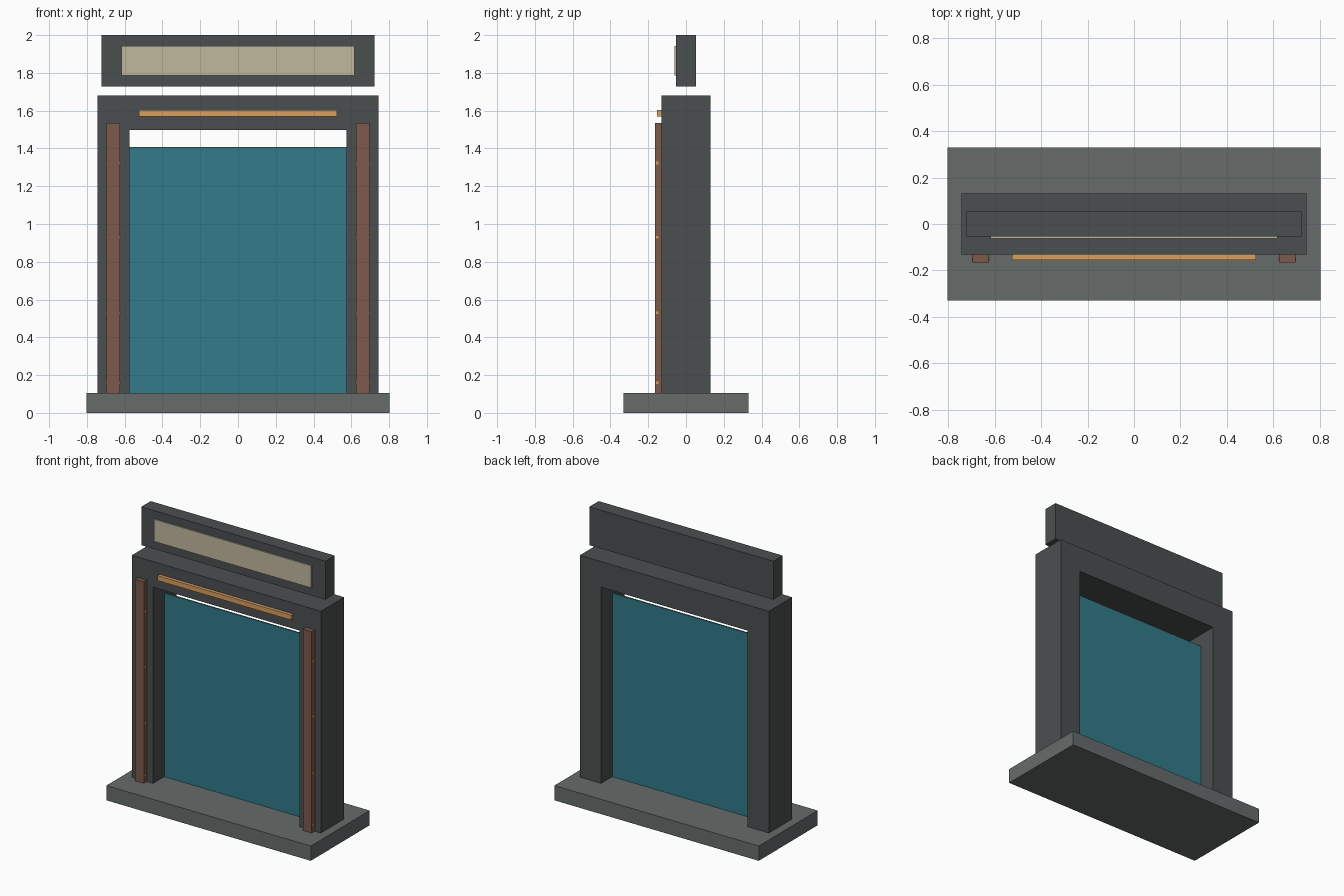
import bpy
import bmesh

if "Cube" in bpy.data.objects:
    bpy.data.objects.remove(bpy.data.objects["Cube"])


def material(name, rgb):
    m = bpy.data.materials.new(name)
    m.diffuse_color = (*rgb, 1)
    m.use_nodes = True
    m.node_tree.nodes["Principled BSDF"].inputs["Base Color"].default_value = m.diffuse_color
    return m


STONE = material("stone", (0.133, 0.15, 0.147))
DARK = material("dark_metal", (0.07, 0.078, 0.08))
TEAL = material("teal_glass", (0.032, 0.198, 0.254))
WOOD = material("brown_trim", (0.205, 0.102, 0.069))
AMBER = material("amber", (0.69, 0.35, 0.117))
CREAM = material("cream", (0.527, 0.485, 0.347))


def finish(name, bm, mat):
    bmesh.ops.recalc_face_normals(bm, faces=bm.faces)
    mesh = bpy.data.meshes.new(name)
    bm.to_mesh(mesh)
    bm.free()
    mesh.materials.append(mat)
    ob = bpy.data.objects.new(name, mesh)
    bpy.context.collection.objects.link(ob)
    return ob


def box(name, x, y, z, mat):
    """Box from (min, max) ranges on each axis."""
    bm = bmesh.new()
    bmesh.ops.create_cube(bm, size=1)
    for v in bm.verts:
        v.co = [r[0] if c < 0 else r[1] for c, r in zip(v.co, (x, y, z))]
    return finish(name, bm, mat)


def extrude_profile(name, points, y0, y1, mat):
    """Extrude an x-z outline along y."""
    bm = bmesh.new()
    face = bm.faces.new([bm.verts.new((x, y0, z)) for x, z in points])
    res = bmesh.ops.extrude_face_region(bm, geom=[face])
    moved = [g for g in res["geom"] if isinstance(g, bmesh.types.BMVert)]
    bmesh.ops.translate(bm, verts=moved, vec=(0, y1 - y0, 0))
    return finish(name, bm, mat)


# Plinth
box("base", (-0.803, 0.803), (-0.33, 0.33), (0, 0.105), STONE)

# Gate frame: two columns and a lintel in one outline, set into the plinth
half = [(0.575, 1.498), (0.575, 0.01), (0.743, 0.01), (0.743, 1.68)]
outline = half + [(-x, z) for x, z in reversed(half)]
extrude_profile("frame", outline, -0.131, 0.131, DARK)

# Thin panel in the middle of the opening
box("panel", (-0.577, 0.577), (-0.006, 0.006), (0.1, 1.408), TEAL)

# Front trim posts with small amber bands showing at their sides
for side, s in (("left", -1), ("right", 1)):
    cx = s * 0.66
    box(f"trim_post_{side}", (cx - 0.035, cx + 0.035), (-0.165, -0.129),
        (0.1, 1.535), WOOD)
    for i, z in enumerate((0.16, 0.53, 0.93, 1.323)):
        box(f"band_{side}_{i + 1}", (cx - 0.038, cx + 0.038),
            (-0.159, -0.145), (z - 0.007, z + 0.007), AMBER)

# Light strip on the lintel
box("light_strip", (-0.525, 0.525), (-0.154, -0.131), (1.568, 1.603), AMBER)

# Sign board floating above, with its raised face plate
box("sign_board", (-0.723, 0.723), (-0.053, 0.053), (1.728, 2.0), DARK)
box("sign_plate", (-0.617, 0.617), (-0.062, -0.05), (1.786, 1.943), CREAM)
